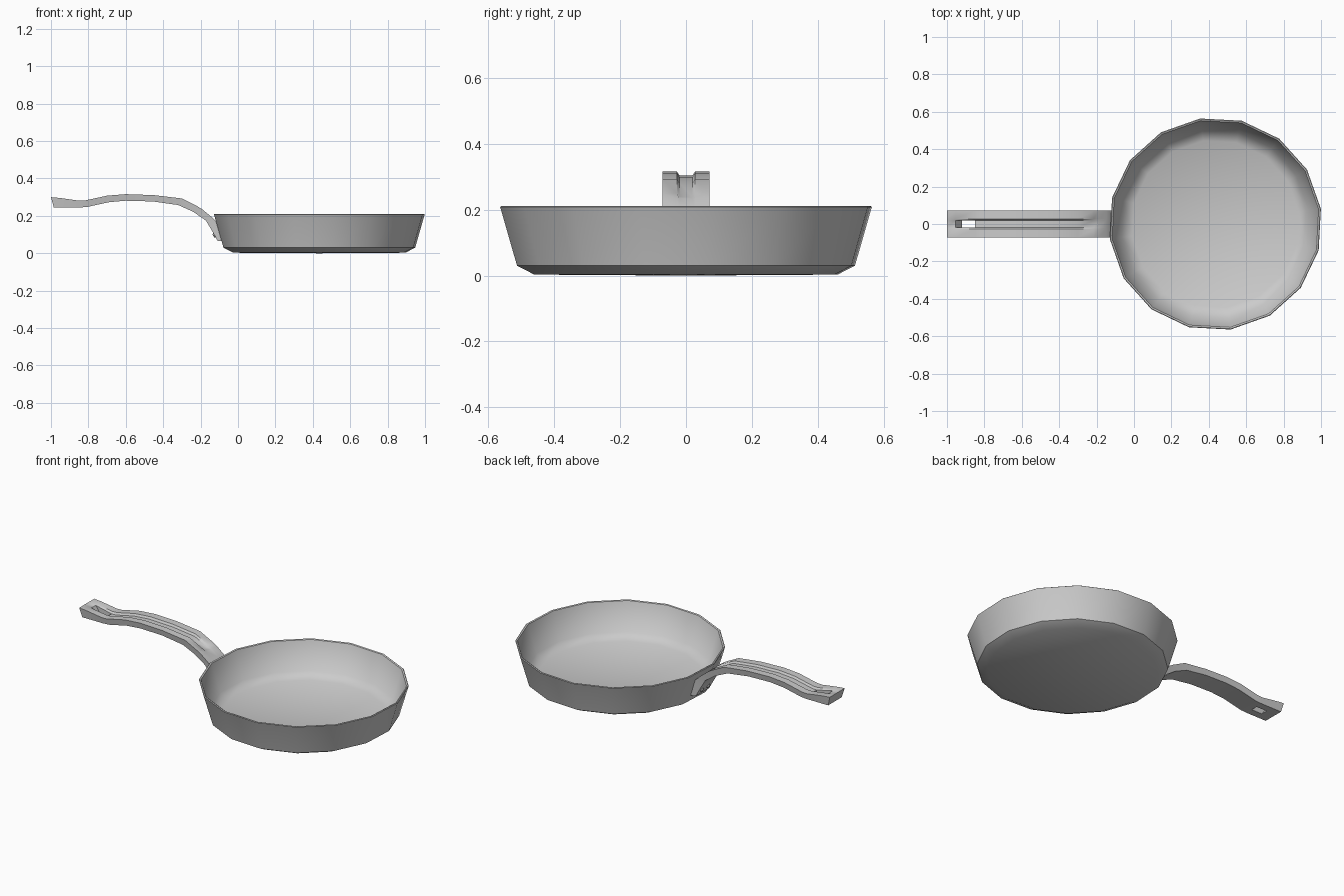
import bpy, bmesh, math
from mathutils import Matrix, Vector

if "Cube" in bpy.data.objects:
    bpy.data.objects.remove(bpy.data.objects["Cube"])


def finish(bm, name, angle):
    bmesh.ops.recalc_face_normals(bm, faces=bm.faces)
    mesh = bpy.data.meshes.new(name)
    bm.to_mesh(mesh)
    bm.free()
    ob = bpy.data.objects.new(name, mesh)
    bpy.context.collection.objects.link(ob)
    bpy.ops.object.select_all(action='DESELECT')
    ob.select_set(True)
    bpy.context.view_layer.objects.active = ob
    bpy.ops.object.shade_smooth_by_angle(angle=math.radians(angle))
    return ob


# Pan body: 16-sided lathe, outside wall then inside wall
SIDES, CX, TURN = 16, 0.435, math.radians(8.2)
profile = [(0.465, 0.003), (0.518, 0.03), (0.568, 0.203), (0.57, 0.208), (0.566, 0.211),
           (0.558, 0.208), (0.506, 0.045), (0.45, 0.016)]
bm = bmesh.new()
rings = []
for r, z in profile:
    angles = [TURN + 2 * math.pi * i / SIDES for i in range(SIDES)]
    rings.append([bm.verts.new((CX + r * math.cos(a), r * math.sin(a), z)) for a in angles])
for a, b in zip(rings, rings[1:]):
    for i in range(SIDES):
        j = (i + 1) % SIDES
        bm.faces.new((a[i], a[j], b[j], b[i]))
bm.faces.new(rings[-1])
# Slightly crowned underside
base = bm.verts.new((CX, 0, 0.0))
for i in range(SIDES):
    bm.faces.new((rings[0][i], rings[0][(i + 1) % SIDES], base))
finish(bm, "pan_body", 45)

# Handle stations: top x, top z, underside x, underside z, groove depth
stations = [
    (-1.00, 0.300, -0.985, 0.245, 0), (-0.955, 0.296, -0.92, 0.245, 0.004),
    (-0.85, 0.281, -0.85, 0.245, 0.012), (-0.82, 0.282, -0.81, 0.247, 0.012),
    (-0.70, 0.308, -0.69, 0.273, 0.012), (-0.60, 0.316, -0.60, 0.281, 0.012),
    (-0.45, 0.311, -0.455, 0.277, 0.012), (-0.30, 0.293, -0.32, 0.258, 0.012),
    (-0.215, 0.250, -0.24, 0.222, 0.010), (-0.19, 0.234, -0.215, 0.205, 0),
    (-0.148, 0.200, -0.172, 0.175, 0), (-0.110, 0.165, -0.142, 0.125, 0),
    (-0.080, 0.065, -0.108, 0.065, 0)]
TOP_Y = (-0.071, -0.028, -0.02, 0.02, 0.028, 0.071)
LOW_Y = (-0.064, -0.028, -0.02, 0.02, 0.028, 0.064)
HOLE_STATION, HOLE_COLUMN = 1, 2
bm = bmesh.new()
top, low = [], []
for xt, zt, xb, zb, d in stations:
    top.append([bm.verts.new((xt, y, zt - (d if abs(y) < 0.025 else 0))) for y in TOP_Y])
    low.append([bm.verts.new((xb, y, zb)) for y in LOW_Y])
last = len(TOP_Y) - 1
for s in range(len(stations) - 1):
    for c in range(last):
        if (s, c) == (HOLE_STATION, HOLE_COLUMN):
            # Hanging hole walls
            corners = [(s, c), (s, c + 1), (s + 1, c + 1), (s + 1, c)]
            for k in range(4):
                (i, j), (m, n) = corners[k], corners[(k + 1) % 4]
                bm.faces.new((top[i][j], top[m][n], low[m][n], low[i][j]))
            continue
        for g in (top, low):
            bm.faces.new((g[s][c], g[s][c + 1], g[s + 1][c + 1], g[s + 1][c]))
    for c in (0, last):
        bm.faces.new((top[s][c], top[s + 1][c], low[s + 1][c], low[s][c]))
for s in (0, len(stations) - 1):
    for c in range(last):
        bm.faces.new((top[s][c], top[s][c + 1], low[s][c + 1], low[s][c]))
finish(bm, "handle", 35)

# Rivets on the mounting plate
facing = Vector((-0.87, 0, -0.49)).to_track_quat('Z', 'Y').to_matrix().to_4x4()
for name, y in (("rivet_left", 0.03), ("rivet_right", -0.03)):
    bm = bmesh.new()
    place = Matrix.Translation((-0.127, y, 0.096)) @ facing
    bmesh.ops.create_cone(bm, cap_ends=True, segments=8, radius1=0.015, radius2=0.009,
                          depth=0.012, matrix=place)
    finish(bm, name, 35)
